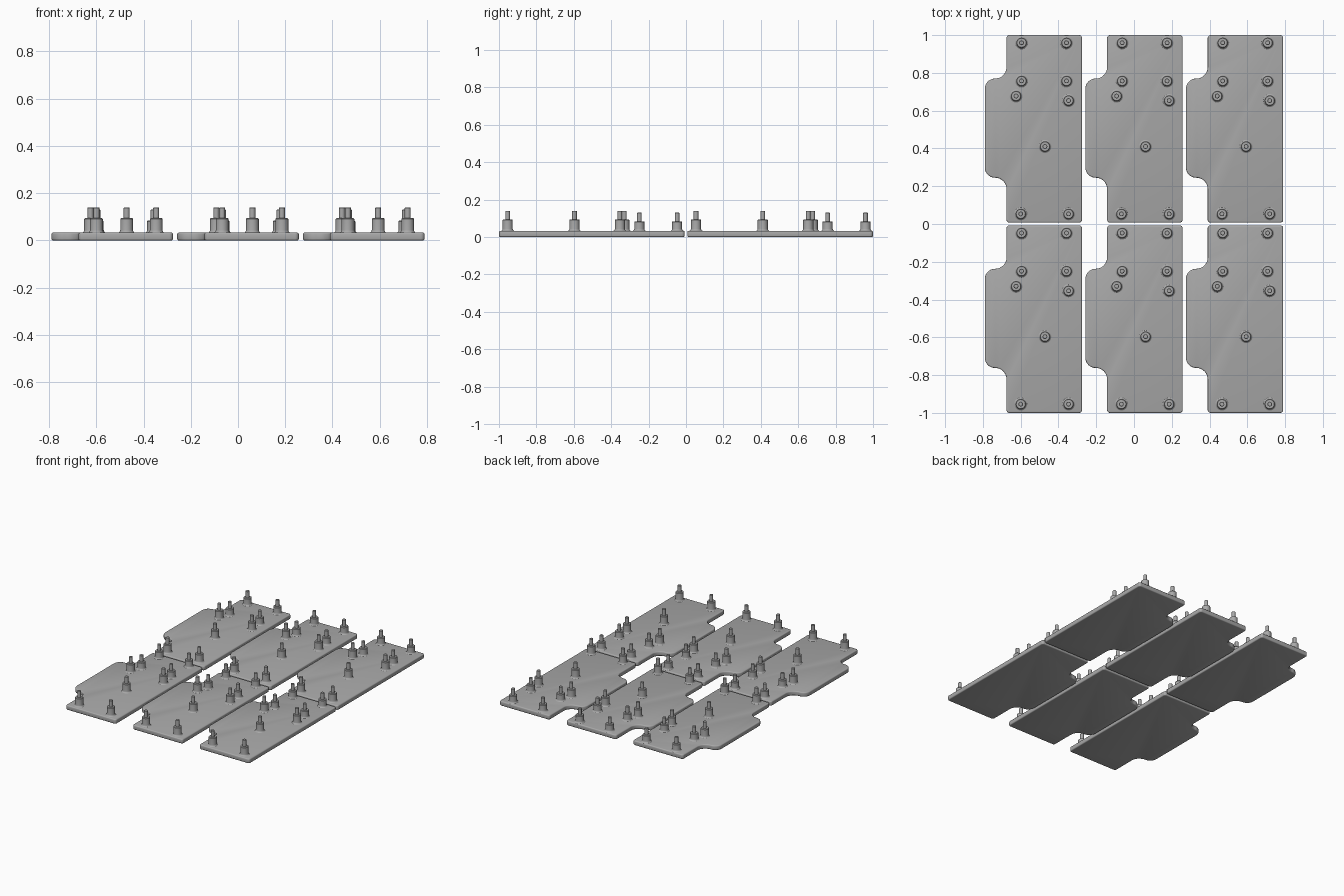
import bpy, bmesh, math
from mathutils import Vector, Matrix

cube = bpy.data.objects.get("Cube")
if cube:
    bpy.data.objects.remove(cube, do_unlink=True)

GREY = (0.4, 0.4, 0.4, 1)
mat = bpy.data.materials.new("mid grey")
mat.use_nodes = True
mat.diffuse_color = GREY
mat.node_tree.nodes["Principled BSDF"].inputs["Base Color"].default_value = GREY

THICK = 0.033


def finish(bm, name):
    """Turn a bmesh into a smooth-shaded mesh with crisp edges."""
    mesh = bpy.data.meshes.new(name)
    bmesh.ops.recalc_face_normals(bm, faces=bm.faces)
    for f in bm.faces:
        f.smooth = True
    for e in bm.edges:
        e.smooth = e.calc_face_angle(0) < math.radians(35)
    bm.to_mesh(mesh)
    bm.free()
    mesh.materials.append(mat)
    return mesh


def rounded_outline(corners, steps=8):
    """Replace each right-angled corner (x, y, radius) by an arc."""
    pts = []
    for i, (x, y, r) in enumerate(corners):
        p = Vector((x, y, 0))
        a = (Vector((*corners[i - 1][:2], 0)) - p).normalized()
        b = (Vector((*corners[(i + 1) % len(corners)][:2], 0)) - p).normalized()
        centre = p + (a + b) * r
        for s in range(steps + 1):
            t = math.pi / 2 * s / steps
            pts.append(centre - b * r * math.cos(t) - a * r * math.sin(t))
    return pts


def plate_mesh():
    right, top, step, left = 0.2575, 0.4965, -0.1425, -0.2575
    tab_top, tab_bottom = 0.2665, -0.2585
    outline = rounded_outline([
        (right, -top, 0.016), (right, top, 0.016), (step, top, 0.016),
        (step, tab_top, 0.06), (left, tab_top, 0.054),
        (left, tab_bottom, 0.054), (step, tab_bottom, 0.06),
        (step, -top, 0.016)])
    bm = bmesh.new()
    base = bm.faces.new([bm.verts.new(p) for p in outline])
    ext = bmesh.ops.extrude_face_region(bm, geom=[base])
    bmesh.ops.translate(bm, vec=(0, 0, THICK),
                        verts=[v for v in ext["geom"] if isinstance(v, bmesh.types.BMVert)])
    bmesh.ops.recalc_face_normals(bm, faces=bm.faces)
    rim = [e for e in bm.edges if abs(e.verts[0].co.z - e.verts[1].co.z) < 1e-5]
    bmesh.ops.bevel(bm, geom=rim, offset=0.007, segments=3, profile=0.5, affect="EDGES")
    return finish(bm, "plate")


def post_mesh(shoulder, tip):
    """Lathe a stepped post with a flared foot."""
    flare, body, pin = 0.012, 0.027, 0.0125
    low = THICK - 0.001
    profile = [(body + flare * (1 - math.sin(t)), low + flare * (1 - math.cos(t)))
               for t in [math.pi / 2 * i / 5 for i in range(6)]]
    profile += [(body, shoulder - 0.003), (body - 0.003, shoulder),
                (pin, shoulder), (pin, tip - 0.002), (pin - 0.002, tip), (0, tip)]
    bm = bmesh.new()
    verts = [bm.verts.new((r, 0, z)) for r, z in profile]
    edges = [bm.edges.new(pair) for pair in zip(verts, verts[1:])]
    bmesh.ops.spin(bm, geom=verts + edges, cent=(0, 0, 0), axis=(0, 0, 1),
                   angle=math.tau, steps=24)
    bmesh.ops.remove_doubles(bm, verts=bm.verts, dist=1e-5)
    return finish(bm, "post")


def place(name, mesh, x, y):
    obj = bpy.data.objects.new(name, mesh)
    obj.location = (x, y, 0)
    bpy.context.collection.objects.link(obj)


plate = plate_mesh()
tall, short = post_mesh(0.094, 0.14), post_mesh(0.084, 0.13)

# Post positions relative to the plate centre
tall_spots = [(-0.092, 0.174), (0.186, 0.15), (0.061, -0.093),
              (-0.067, -0.45), (0.186, -0.45)]
short_spots = [(x, y) for x in (-0.063, 0.175) for y in (0.456, 0.254)]

# Three columns by two rows of identical plates
for cx in (-0.5325, 0, 0.5325):
    for cy in (-0.5035, 0.5035):
        place("plate", plate, cx, cy)
        for x, y in tall_spots:
            place("tall_post", tall, cx + x, cy + y)
        for x, y in short_spots:
            place("short_post", short, cx + x, cy + y)
